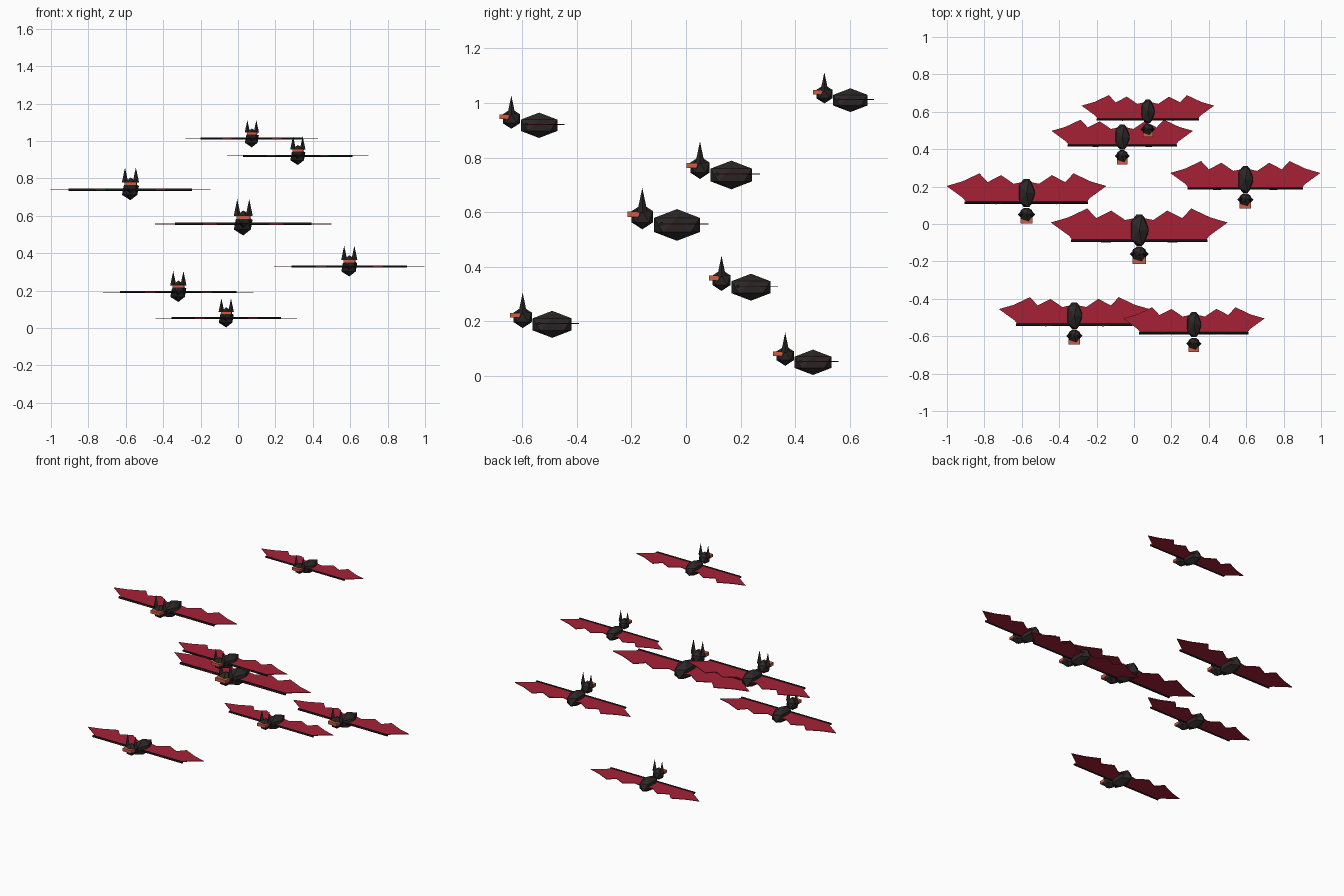
import bpy, bmesh, math
from mathutils import Matrix, Vector

if "Cube" in bpy.data.objects:
    bpy.data.objects.remove(bpy.data.objects["Cube"])


def material(name, color):
    m = bpy.data.materials.new(name)
    m.diffuse_color = (*color, 1)
    m.use_nodes = True
    m.node_tree.nodes["Principled BSDF"].inputs["Base Color"].default_value = m.diffuse_color
    return m


RED = material("wing_red", (0.38, 0.015, 0.036))
DARK = material("fur_charcoal", (0.027, 0.021, 0.021))
BLACK = material("bone_black", (0.014, 0.012, 0.013))
ORANGE = material("face_orange", (0.62, 0.11, 0.06))


def finish(bm, name, mat, place):
    bmesh.ops.transform(bm, matrix=place, verts=bm.verts)
    bmesh.ops.recalc_face_normals(bm, faces=bm.faces)
    mesh = bpy.data.meshes.new(name)
    bm.to_mesh(mesh)
    bm.free()
    mesh.materials.append(mat)
    obj = bpy.data.objects.new(name, mesh)
    bpy.context.collection.objects.link(obj)


def trs(loc, scale=(1, 1, 1)):
    return Matrix.Translation(loc) @ Matrix.Diagonal((*scale, 1))


def faceted_ball(name, loc, radii, place):
    bm = bmesh.new()
    bmesh.ops.create_icosphere(bm, subdivisions=1, radius=1, matrix=trs(loc, radii))
    finish(bm, name, DARK, place)


# Right half of the scalloped wing, from front centre round to back centre
WING = [(0, -0.05), (0.10, -0.06), (0.18, -0.067), (0.25, -0.06), (0.355, -0.057),
        (0.375, -0.03), (0.473, 0.041), (0.38, 0.068), (0.278, 0.116),
        (0.23, 0.064), (0.15, 0.105), (0.075, 0.054), (0, 0.07)]


def build_bat(place):
    # Body and head
    faceted_ball("body", (0, 0, 0), (0.056, 0.0985, 0.058), place)
    faceted_ball("head", (0, -0.127, 0.03), (0.046, 0.046, 0.046), place)

    # Ears
    bm = bmesh.new()
    for side in (-1, 1):
        bmesh.ops.create_cone(bm, cap_ends=True, segments=4, radius1=0.019, radius2=0,
                              depth=0.09, matrix=trs((side * 0.032, -0.127, 0.091)))
    finish(bm, "ears", DARK, place)

    # Face band
    bm = bmesh.new()
    bmesh.ops.create_cube(bm, size=1, matrix=trs((0, -0.158, 0.039), (0.072, 0.048, 0.021)))
    finish(bm, "face_band", ORANGE, place)

    # Wing sheet spanning both sides
    bm = bmesh.new()
    outline = WING + [(-x, y) for x, y in WING[-2:0:-1]]
    face = bm.faces.new([bm.verts.new((x, y, 0.002)) for x, y in outline])
    top = bmesh.ops.extrude_face_region(bm, geom=[face])
    moved = [v for v in top["geom"] if isinstance(v, bmesh.types.BMVert)]
    bmesh.ops.translate(bm, verts=moved, vec=Vector((0, 0, 0.004)))
    bmesh.ops.triangulate(bm, faces=[f for f in bm.faces if len(f.verts) > 4])
    finish(bm, "wings", RED, place)

    # Bone along the leading edge
    bm = bmesh.new()
    bmesh.ops.create_cone(bm, cap_ends=True, segments=6, radius1=0.0075, radius2=0.0075,
                          depth=0.73, matrix=trs((0, -0.057, 0.004)) @ Matrix.Rotation(math.pi / 2, 4, 'Y'))
    finish(bm, "wing_bone", BLACK, place)


# Flock: body centre and size of each
FLOCK = [(0.028, -0.033, 0.553, 1.0), (-0.575, 0.166, 0.736, 0.904),
         (0.595, 0.238, 0.325, 0.849), (-0.319, -0.49, 0.189, 0.852),
         (0.32, -0.538, 0.918, 0.80), (-0.063, 0.465, 0.05, 0.80),
         (0.074, 0.602, 1.01, 0.75)]
for x, y, z, s in FLOCK:
    build_bat(trs((x, y, z), (s, s, s)))
